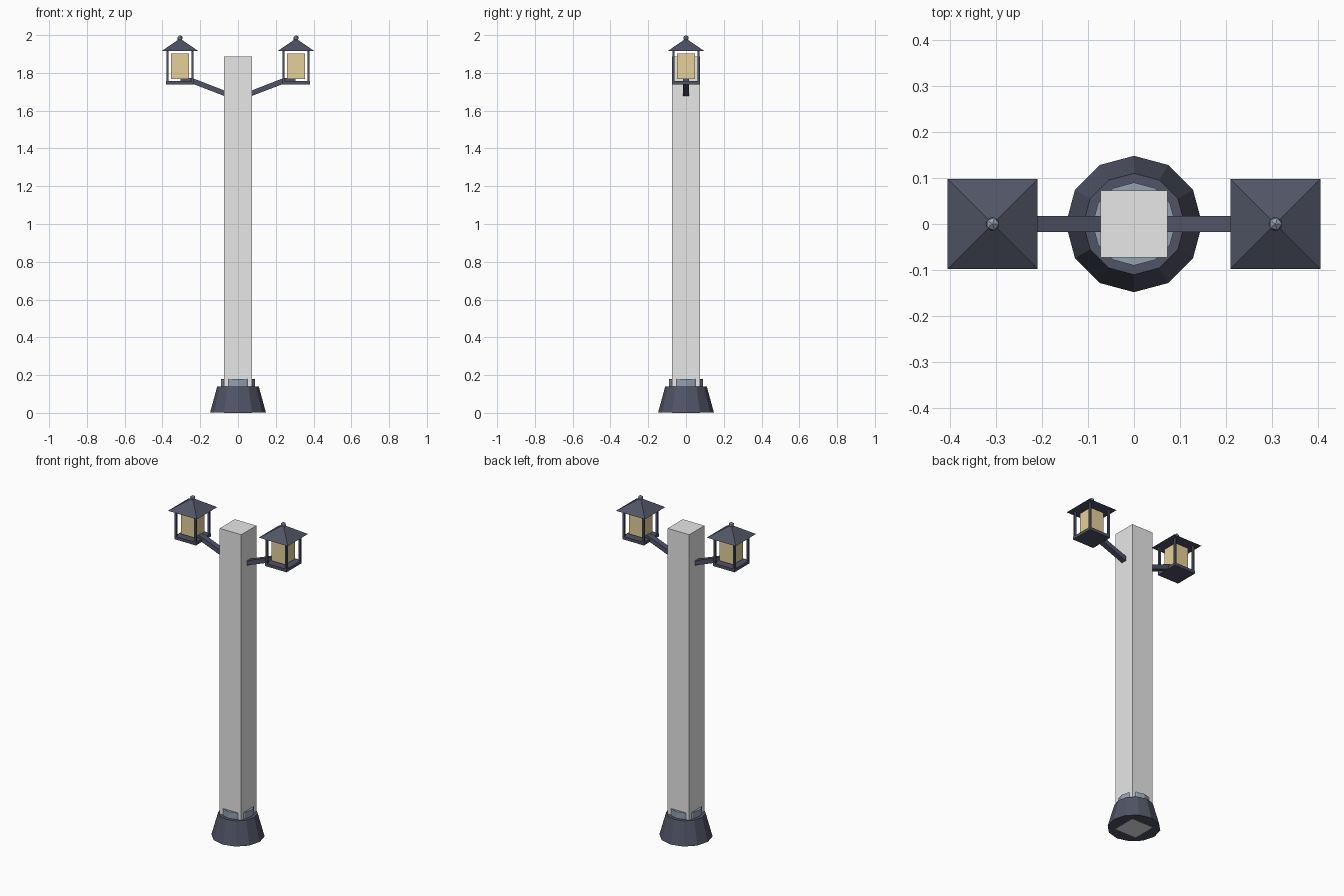
import bpy, bmesh, math
from mathutils import Matrix, Vector

if "Cube" in bpy.data.objects:
    bpy.data.objects.remove(bpy.data.objects["Cube"])


def material(name, rgb):
    m = bpy.data.materials.new(name)
    m.diffuse_color = (*rgb, 1)
    m.use_nodes = True
    m.node_tree.nodes["Principled BSDF"].inputs["Base Color"].default_value = m.diffuse_color
    return m


SLATE = material("dark slate metal", (0.080, 0.088, 0.130))
STEEL = material("light steel", (0.29, 0.355, 0.43))
PALE = material("pale grey post", (0.80, 0.80, 0.80))
GLASS = material("warm lamp glass", (0.78, 0.63, 0.31))


def finish(name, bm, mat):
    bmesh.ops.recalc_face_normals(bm, faces=bm.faces[:])
    mesh = bpy.data.meshes.new(name)
    bm.to_mesh(mesh)
    bm.free()
    mesh.materials.append(mat)
    ob = bpy.data.objects.new(name, mesh)
    bpy.context.collection.objects.link(ob)
    return ob


def add_box(bm, x, y, z0, z1, w, d):
    m = Matrix.Translation((x, y, (z0 + z1) / 2)) @ Matrix.Diagonal((w, d, z1 - z0, 1))
    bmesh.ops.create_cube(bm, size=1, matrix=m)


def box(name, mat, *dims):
    bm = bmesh.new()
    add_box(bm, *dims)
    return finish(name, bm, mat)


def cone(name, mat, sides, r0, r1, z0, z1, x=0, turn=0):
    bm = bmesh.new()
    m = Matrix.Translation((x, 0, (z0 + z1) / 2)) @ Matrix.Rotation(turn, 4, "Z")
    bmesh.ops.create_cone(bm, cap_ends=True, segments=sides, radius1=r0,
                          radius2=r1, depth=z1 - z0, matrix=m)
    return finish(name, bm, mat)


# Post, flared foot and collar
box("post", PALE, 0, 0, 0, 1.887, 0.146, 0.146)
cone("base_foot", SLATE, 12, 0.148, 0.110, 0.001, 0.14)
cone("base_collar", STEEL, 12, 0.090, 0.090, 0.12, 0.18)

ARM = [(0.055, 1.671), (0.24, 1.742), (0.305, 1.745),
       (0.305, 1.772), (0.24, 1.772), (0.055, 1.700)]

for side, s in (("left", -1), ("right", 1)):
    cx = 0.307 * s

    # Bent bracket arm
    bm = bmesh.new()
    face = bm.faces.new([bm.verts.new((x * s, -0.017, z)) for x, z in ARM])
    ext = bmesh.ops.extrude_face_region(bm, geom=[face])
    verts = [g for g in ext["geom"] if isinstance(g, bmesh.types.BMVert)]
    bmesh.ops.translate(bm, verts=verts, vec=Vector((0, 0.034, 0)))
    finish(side + "_arm", bm, SLATE)

    # Lantern tray, glass and corner bars
    box(side + "_lantern_tray", SLATE, cx, 0, 1.739, 1.757, 0.146, 0.146)
    box(side + "_lantern_glass", GLASS, cx, 0, 1.768, 1.902, 0.093, 0.093)
    bm = bmesh.new()
    for i in (-1, 1):
        for j in (-1, 1):
            add_box(bm, cx + i * 0.066, j * 0.066, 1.755, 1.918, 0.012, 0.012)
    finish(side + "_lantern_bars", bm, SLATE)

    # Pyramid roof and faceted finial
    cone(side + "_lantern_roof", SLATE, 4, 0.098 * math.sqrt(2), 0,
         1.915, 1.982, cx, math.pi / 4)
    bm = bmesh.new()
    bmesh.ops.create_icosphere(bm, subdivisions=1, radius=0.016,
                               matrix=Matrix.Translation((cx, 0, 1.984)))
    finish(side + "_finial", bm, STEEL)
